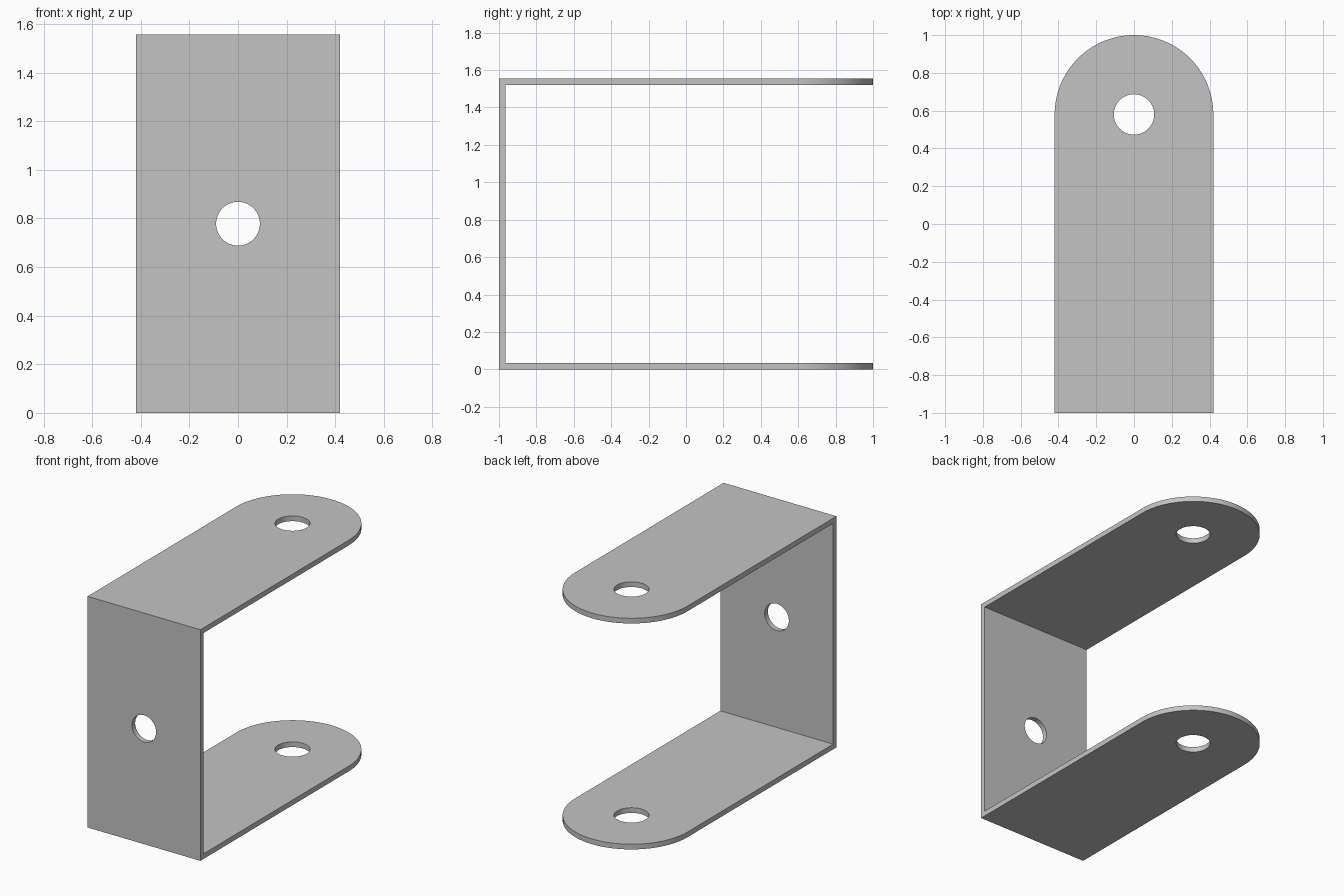
import bpy
import bmesh
from math import pi, cos, sin
from mathutils import Matrix, Vector

cube = bpy.data.objects.get("Cube")
if cube:
    bpy.data.objects.remove(cube, do_unlink=True)

HALF_W, HEIGHT, THICK = 0.42, 1.556, 0.035
ARC_Y = 1 - HALF_W          # centre of the rounded ends and pin holes
PIN_R, MOUNT_R = 0.107, 0.09

# Plain grey metal
metal = bpy.data.materials.new("grey metal")
metal.use_nodes = True
grey = (0.55, 0.55, 0.55, 1)
metal.diffuse_color = grey
metal.node_tree.nodes["Principled BSDF"].inputs["Base Color"].default_value = grey


def prism(name, outline, direction):
    """Extrude a closed outline of points along a direction."""
    bm = bmesh.new()
    face = bm.faces.new([bm.verts.new(p) for p in outline])
    moved = bmesh.ops.extrude_face_region(bm, geom=[face])["geom"]
    verts = [g for g in moved if isinstance(g, bmesh.types.BMVert)]
    bmesh.ops.translate(bm, verts=verts, vec=Vector(direction))
    bmesh.ops.recalc_face_normals(bm, faces=bm.faces)
    return to_object(name, bm)


def drill(name, radius, depth, matrix):
    bm = bmesh.new()
    bmesh.ops.create_cone(bm, cap_ends=True, segments=64, radius1=radius,
                          radius2=radius, depth=depth, matrix=matrix)
    return to_object(name, bm)


def to_object(name, bm):
    mesh = bpy.data.meshes.new(name)
    bm.to_mesh(mesh)
    bm.free()
    mesh.materials.append(metal)
    obj = bpy.data.objects.new(name, mesh)
    bpy.context.collection.objects.link(obj)
    return obj


def cut(target, cutter, operation):
    """Apply a boolean and discard its cutter."""
    cutter.hide_render = True
    mod = target.modifiers.new(cutter.name, "BOOLEAN")
    mod.operation = operation
    mod.solver = "EXACT"
    mod.object = cutter
    bpy.ops.object.modifier_apply(modifier=mod.name)
    bpy.data.objects.remove(cutter, do_unlink=True)


# U-shaped strip, open to the back
inner, low, high = -1 + THICK, THICK, HEIGHT - THICK
profile = [(-1, 0), (1, 0), (1, low), (inner, low),
           (inner, high), (1, high), (1, HEIGHT), (-1, HEIGHT)]
bracket = prism("u_bracket", [(-HALF_W, y, z) for y, z in profile], (2 * HALF_W, 0, 0))
bpy.context.view_layer.objects.active = bracket
bracket.select_set(True)

# Round the free ends of both arms
STEPS = 64
arc = [(HALF_W * cos(pi * i / STEPS), ARC_Y + HALF_W * sin(pi * i / STEPS), -1)
       for i in range(STEPS + 1)]
outline = [(-HALF_W, -2, -1), (HALF_W, -2, -1)] + arc
cut(bracket, prism("arm_outline", outline, (0, 0, 4)), "INTERSECT")

# Pin hole through both arms, mounting hole through the front plate
cut(bracket, drill("pin_hole", PIN_R, 4, Matrix.Translation((0, ARC_Y, HEIGHT / 2))),
    "DIFFERENCE")
cut(bracket, drill("mounting_hole", MOUNT_R, 0.4,
                   Matrix.Translation((0, -1, HEIGHT / 2)) @ Matrix.Rotation(pi / 2, 4, "X")),
    "DIFFERENCE")

bpy.ops.object.shade_smooth_by_angle(angle=pi / 6)
